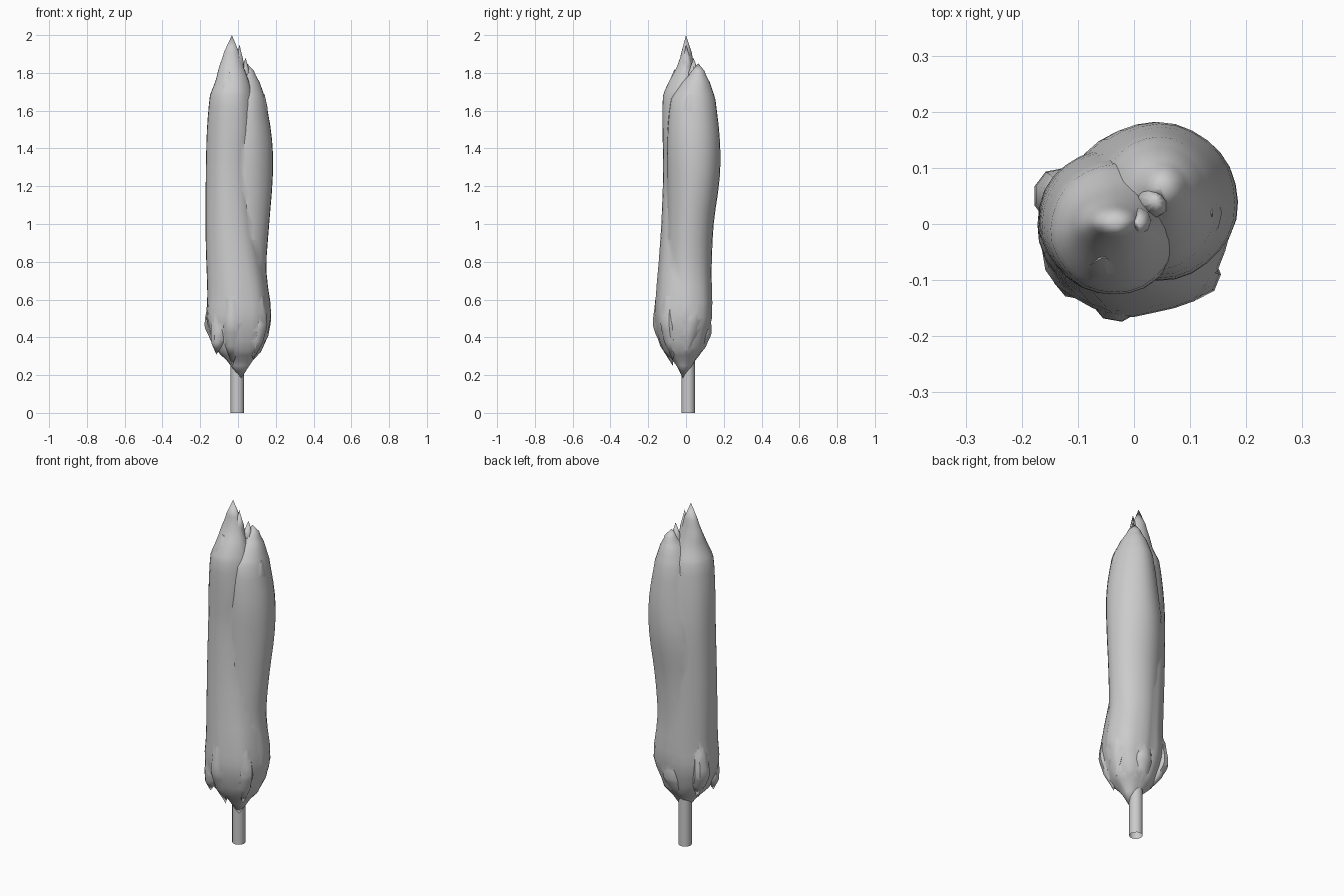
import bpy, math

SEG = 28


def spline(p0, p1, p2, p3, t):
    """Catmull-Rom value between p1 and p2."""
    return 0.5 * (2 * p1 + (p2 - p0) * t + (2 * p0 - 5 * p1 + 4 * p2 - p3) * t * t
                  + (3 * p1 - p0 - 3 * p2 + p3) * t ** 3)


def clump(name, bottom, rows, top, wave=0.0, seg=SEG, phase=0.0):
    """Closed pod through oval sections (z, x min, x max, y min, y max) with pointed ends."""
    fine = []
    n = len(rows)
    for i in range(n - 1):
        q = [rows[max(i - 1, 0)], rows[i], rows[i + 1], rows[min(i + 2, n - 1)]]
        for s in range(3):
            t = s / 3
            z = rows[i][0] + (rows[i + 1][0] - rows[i][0]) * t
            fine.append([z] + [spline(*[r[k] for r in q], t) for k in range(1, 5)])
    fine.append(rows[-1])
    verts = [bottom]
    for z, x0, x1, y0, y1 in fine:
        for j in range(seg):
            a = 2 * math.pi * j / seg
            fade = wave * max(0.25, 1 - abs(z - 0.4) * 1.6)
            k = 1 + fade * math.sin(7 * a + phase + z * 2) + fade * 0.5 * math.sin(4 * a - z * 3)
            verts.append(((x0 + x1) / 2 + (x1 - x0) / 2 * math.cos(a) * k,
                          (y0 + y1) / 2 + (y1 - y0) / 2 * math.sin(a) * k, z))
    verts.append(top)
    last = len(verts) - 1
    m = len(fine)
    faces = []
    for j in range(seg):
        k = (j + 1) % seg
        faces.append((0, 1 + k, 1 + j))
        faces.append((last, 1 + (m - 1) * seg + j, 1 + (m - 1) * seg + k))
        for i in range(m - 1):
            b = 1 + i * seg
            faces.append((b + j, b + k, b + seg + k, b + seg + j))
    me = bpy.data.meshes.new(name)
    me.from_pydata(verts, [], faces)
    ob = bpy.data.objects.new(name, me)
    bpy.context.collection.objects.link(ob)
    return ob


def leaf(bottom, mid, top, rx, ry):
    """Small pointed frond, widest at mid."""
    rows = []
    for f in (0.5, 0.0, -0.5):
        end = bottom if f > 0 else top
        w = abs(f)
        c = [mid[i] + (end[i] - mid[i]) * w for i in range(3)]
        s = 1 - 0.4 * w
        rows.append((c[2], c[0] - rx * s, c[0] + rx * s, c[1] - ry * s, c[1] + ry * s))
    return clump("frond", bottom, rows, top, seg=9)


# Tall main clump, its crown leaning left
foliage = clump("foliage", (0.015, -0.015, 0.18), [
    (0.25, -0.04, 0.06, -0.05, 0.035),
    (0.33, -0.115, 0.125, -0.12, 0.09),
    (0.48, -0.168, 0.168, -0.163, 0.13),
    (0.62, -0.166, 0.160, -0.160, 0.135),
    (0.80, -0.170, 0.130, -0.145, 0.130),
    (1.00, -0.173, 0.100, -0.131, 0.128),
    (1.30, -0.170, 0.080, -0.121, 0.133),
    (1.50, -0.164, 0.090, -0.125, 0.125),
    (1.68, -0.148, 0.078, -0.122, 0.105),
    (1.76, -0.118, 0.056, -0.088, 0.070),
    (1.83, -0.100, 0.030, -0.050, 0.048),
    (1.91, -0.074, 0.005, -0.024, 0.030)], (-0.032, 0.0, 2.0), 0.03)

# Shorter clump at the back right
parts = [clump("back_clump", (0.03, 0.01, 0.24), [
    (0.34, -0.06, 0.12, -0.08, 0.095),
    (0.50, -0.10, 0.175, -0.12, 0.137),
    (0.75, -0.12, 0.150, -0.11, 0.135),
    (1.00, -0.13, 0.165, -0.10, 0.146),
    (1.25, -0.12, 0.184, -0.10, 0.178),
    (1.45, -0.09, 0.180, -0.10, 0.178),
    (1.66, -0.06, 0.147, -0.08, 0.155),
    (1.75, -0.02, 0.115, -0.02, 0.126),
    (1.81, 0.02, 0.085, 0.03, 0.098)], (0.048, 0.065, 1.85), 0.02, phase=1.0)]

# Ragged fronds: lower skirt, then crown
for args in [
    ((-0.03, -0.07, 0.25), (-0.03, -0.125, 0.46), (-0.03, -0.12, 0.75), 0.05, 0.05),
    ((-0.115, -0.09, 0.31), (-0.10, -0.09, 0.43), (-0.11, -0.08, 0.72), 0.045, 0.045),
    ((-0.09, 0.03, 0.31), (-0.135, 0.05, 0.46), (-0.12, 0.05, 0.70), 0.045, 0.05),
    ((0.08, -0.07, 0.28), (0.105, -0.09, 0.47), (0.09, -0.08, 0.75), 0.05, 0.045),
    ((0.12, 0.0, 0.32), (0.13, 0.02, 0.50), (0.11, 0.02, 0.75), 0.045, 0.06),
    ((0.0, 0.05, 0.28), (0.02, 0.09, 0.42), (0.02, 0.09, 0.70), 0.06, 0.045),
    ((0.0, 0.0, 1.60), (0.005, 0.01, 1.76), (0.008, 0.0, 1.95), 0.03, 0.03),
    ((0.02, 0.04, 1.60), (0.03, 0.04, 1.72), (0.04, 0.04, 1.88), 0.035, 0.035),
    ((-0.05, -0.07, 1.50), (-0.05, -0.08, 1.65), (-0.055, -0.06, 1.82), 0.05, 0.035),
    ((0.12, 0.03, 1.40), (0.125, 0.02, 1.54), (0.14, 0.02, 1.69), 0.03, 0.05),
]:
    parts.append(leaf(*args))

# Fuse the clumps into one skin
bpy.context.view_layer.objects.active = foliage
for part in parts:
    mod = foliage.modifiers.new("fuse", 'BOOLEAN')
    mod.operation = 'UNION'
    mod.solver = 'EXACT'
    mod.object = part
    bpy.ops.object.modifier_apply(modifier=mod.name)
    bpy.data.objects.remove(part)

# Trunk
bpy.ops.mesh.primitive_cylinder_add(vertices=12, radius=0.036, depth=0.32, end_fill_type='NOTHING',
                                    location=(-0.003, 0.012, 0.16))
trunk = bpy.context.object
trunk.name = "trunk"

for ob in (foliage, trunk):
    bpy.ops.object.select_all(action='DESELECT')
    ob.select_set(True)
    bpy.context.view_layer.objects.active = ob
    bpy.ops.object.shade_smooth_by_angle(angle=math.radians(40))
